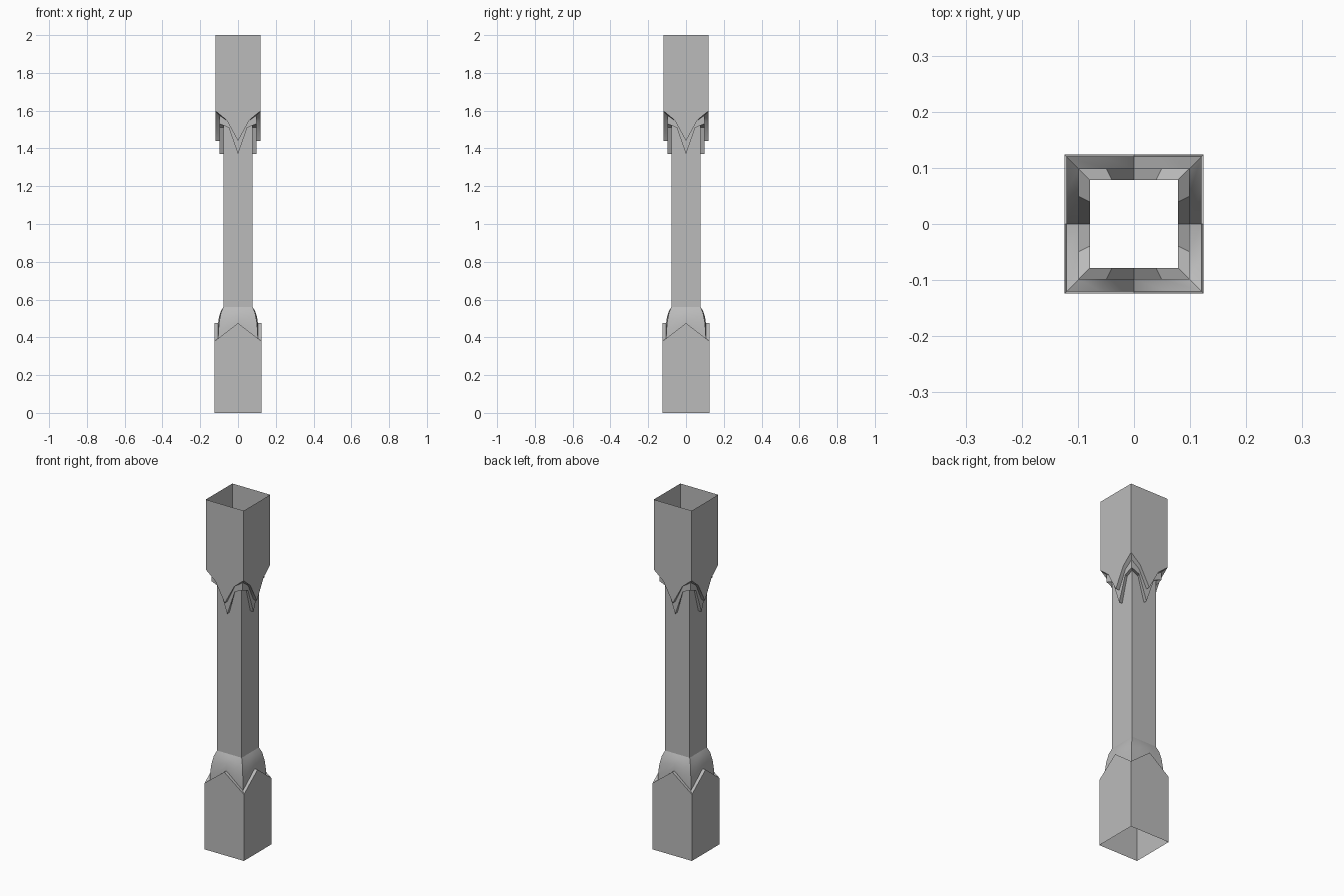
import bpy
import bmesh

if "Cube" in bpy.data.objects:
    bpy.data.objects.remove(bpy.data.objects["Cube"])

stone = bpy.data.materials.new("grey stone")
stone.diffuse_color = (0.5, 0.5, 0.5, 1)
stone.use_nodes = True
stone.node_tree.nodes["Principled BSDF"].inputs["Base Color"].default_value = stone.diffuse_color


def square_ring(half, z_corner, z_quarter, z_mid):
    """Square loop whose height varies from corner to middle of each side."""
    heights = (z_corner, z_quarter, z_mid, z_quarter)
    points = []
    x, y = (-half, -half), None
    for dx, dy in ((1, 0), (0, 1), (-1, 0), (0, -1)):
        for i, z in enumerate(heights):
            t = -1 + i * 0.5
            # walk along the side, offset outward along its normal
            points.append((half * (dx * t + dy), half * (dy * t - dx), z))
    return points


def loft(name, rings):
    """Open tube through a list of square rings."""
    bm = bmesh.new()
    loops = [[bm.verts.new(p) for p in square_ring(*r)] for r in rings]
    for low, high in zip(loops, loops[1:]):
        n = len(low)
        for i in range(n):
            j = (i + 1) % n
            bm.faces.new((low[i], low[j], high[j], high[i]))
    mesh = bpy.data.meshes.new(name)
    bm.to_mesh(mesh)
    bm.free()
    mesh.materials.append(stone)
    obj = bpy.data.objects.new(name, mesh)
    bpy.context.collection.objects.link(obj)
    bpy.ops.object.select_all(action='DESELECT')
    obj.select_set(True)
    bpy.context.view_layer.objects.active = obj
    bpy.ops.object.shade_smooth_by_angle()
    return obj


# Square plinth with a pointed upper edge and its narrow ledge
loft("base", [
    (0.124, 0, 0, 0),
    (0.124, 0.38, 0.4275, 0.475),
    (0.105, 0.39, 0.4325, 0.475),
])

# Rounded flare between plinth and shaft
loft("flare", [
    (0.105, 0.39, 0.4325, 0.475),
    (0.104, 0.43, 0.46, 0.49),
    (0.099, 0.485, 0.5, 0.515),
    (0.090, 0.53, 0.535, 0.54),
    (0.078, 0.56, 0.56, 0.56),
])

# Straight shaft, its top following the zigzag edge
loft("shaft", [
    (0.078, 0.56, 0.56, 0.56),
    (0.078, 1.53, 1.51, 1.37),
])

# Capital with two stepped zigzag bands, open at the top
loft("capital", [
    (0.078, 1.53, 1.51, 1.37),
    (0.098, 1.53, 1.51, 1.37),
    (0.098, 1.575, 1.54, 1.44),
    (0.120, 1.60, 1.55, 1.44),
    (0.120, 2.0, 2.0, 2.0),
])
